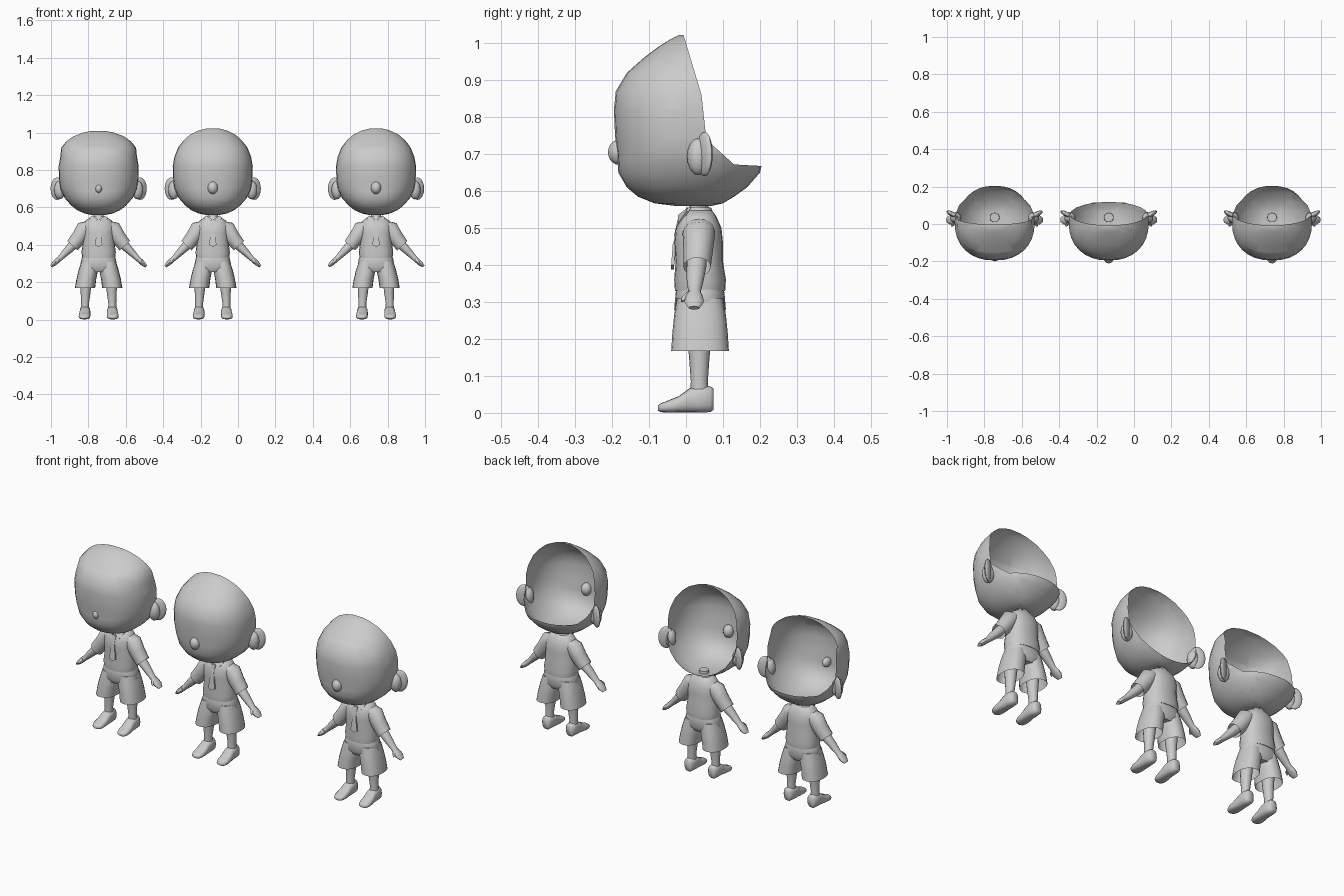
import bpy, bmesh, math
from mathutils import Vector, Matrix

old = bpy.data.objects.get("Cube")
if old:
    bpy.data.objects.remove(old, do_unlink=True)

grey = bpy.data.materials.new("plain_grey")
grey.use_nodes = True
GREY = (0.6, 0.6, 0.6, 1)
grey.diffuse_color = GREY
grey.node_tree.nodes["Principled BSDF"].inputs["Base Color"].default_value = GREY


def finish(name, bm, x, angle=50, subdivide=False):
    """Turn a bmesh into a smooth object standing at x."""
    bmesh.ops.recalc_face_normals(bm, faces=bm.faces[:])
    mesh = bpy.data.meshes.new(name)
    bm.to_mesh(mesh)
    bm.free()
    mesh.materials.append(grey)
    ob = bpy.data.objects.new(name, mesh)
    bpy.context.collection.objects.link(ob)
    ob.location.x = x
    if subdivide:
        ob.modifiers.new("round", 'SUBSURF').levels = 1
        ob.modifiers["round"].render_levels = 1
    bpy.ops.object.select_all(action='DESELECT')
    ob.select_set(True)
    bpy.context.view_layer.objects.active = ob
    bpy.ops.object.shade_smooth_by_angle(angle=math.radians(angle))
    return ob


def loft(rows, axis=(0, 0, 1), ref=(0, 1, 0), segs=16, power=2, start=True, end=True, side=1):
    """Skin rings (x, y, z, radius_a, radius_b) that all face along axis."""
    t = Vector(axis).normalized()
    a = Vector(ref).cross(t).normalized()
    b = t.cross(a)
    bm = bmesh.new()
    rings = []
    for x, y, z, ra, rb in rows:
        ring = []
        for i in range(segs):
            w = math.tau * i / segs
            c, s = math.cos(w), math.sin(w)
            u = math.copysign(abs(c) ** (2 / power), c) * ra
            v = math.copysign(abs(s) ** (2 / power), s) * rb
            p = Vector((x, y, z)) + a * u + b * v
            p.x *= side
            ring.append(bm.verts.new(p))
        rings.append(ring)
    for r, q in zip(rings, rings[1:]):
        for i in range(segs):
            j = (i + 1) % segs
            bm.faces.new((r[i], r[j], q[j], q[i]))
    if start:
        bm.faces.new(rings[0])
    if end:
        bm.faces.new(rings[-1])
    return bm


def blob(name, x, at, size, turn=0, segs=16):
    """Ellipsoid turned about z."""
    bm = bmesh.new()
    m = Matrix.Translation(at) @ Matrix.Rotation(turn, 4, 'Z') @ Matrix.Diagonal((*size, 1))
    bmesh.ops.create_uvsphere(bm, u_segments=segs, v_segments=10, radius=1, matrix=m)
    finish(name, bm, x)


def plate(name, x, outline, depth=0.008):
    """Thin front-facing plate from (x, y, z) corners."""
    bm = bmesh.new()
    f = bm.faces.new([bm.verts.new(p) for p in outline])
    new = bmesh.ops.extrude_face_region(bm, geom=[f])["geom"]
    bmesh.ops.translate(bm, vec=(0, depth, 0), verts=[v for v in new if isinstance(v, bmesh.types.BMVert)])
    finish(name, bm, x, 30)


# Head rings: height, half width, front y, back y
HEAD = [(.56, .04, -.03, .07), (.567, .075, -.085, .10), (.585, .115, -.13, .13), (.61, .147, -.16, .165),
        (.65, .182, -.183, .2), (.70, .205, -.186, .212), (.75, .212, -.192, .215), (.82, .214, -.195, .215),
        (.87, .205, -.19, .21), (.92, .185, -.16, .195), (.96, .155, -.115, .17), (.99, .122, -.075, .14),
        (1.012, .078, -.04, .09), (1.022, .035, -.02, .04)]
# Edge of the open back, as (y, z) from the crown down
BOWL_EDGE = [(-.012, 1.04), (.042, .86), (.055, .74), (.13, .672), (.26, .665)]
FACE_EDGE = [(-.012, 1.04), (.042, .86), (.055, .74), (.115, .585), (.14, .5)]


def head(name, x, edge, square):
    rows = []
    for z, w, front, back in HEAD:
        if square and z > .9:  # flatter crown
            w, z = min(w * 1.12, .2), z - (z - .9) * .11
        rows.append((0, (front + back) / 2, z, w, (back - front) / 2))
    bm = loft(rows, segs=32, power=2.25)
    for (y0, z0), (y1, z1) in zip(edge, edge[1:]):
        bmesh.ops.bisect_plane(bm, geom=bm.verts[:] + bm.edges[:] + bm.faces[:], dist=1e-5,
                               plane_co=(0, y0, z0), plane_no=(0, z0 - z1, y1 - y0))

    def behind(p):
        for (y0, z0), (y1, z1) in zip(edge, edge[1:]):
            if z1 <= p.z <= z0:
                return p.y > y0 + (y1 - y0) * (z0 - p.z) / (z0 - z1)
        return False
    gone = [f for f in bm.faces if behind(f.calc_center_median())]
    bmesh.ops.delete(bm, geom=gone, context='FACES')
    finish(name, bm, x, 60)


def child(tag, x, edge, square, nose):
    n = tag + "_"
    head(n + "head", x, edge, square)

    # Nose
    w, h, tip, z = nose
    blob(n + "nose", x, (0, tip + .03, z), (w, .03, h), segs=12)

    # Neck
    finish(n + "neck", loft([(0, .035, .52, .03, .027), (0, .035, .575, .025, .025)]), x)

    # Shirt
    shirt = [(0, .038, .33, .088, .068), (0, .038, .36, .092, .07), (0, .036, .41, .085, .064),
             (0, .034, .46, .084, .066), (0, .034, .50, .085, .062), (0, .035, .53, .07, .048),
             (0, .035, .547, .042, .036)]
    finish(n + "shirt", loft(shirt, segs=20, power=2.3), x)

    # Collar ring, collar flaps and tie
    ring = [(0, .033, .535, .047, .043), (0, .035, .555, .036, .033)]
    finish(n + "collar", loft(ring, segs=20, start=False, end=False), x)
    plate(n + "tie", x, [(-.009, -.03, .475), (.009, -.03, .475), (.012, -.036, .455),
                         (.02, -.04, .40), (0, -.04, .388), (-.02, -.04, .40), (-.012, -.036, .455)])
    plate(n + "tie_knot", x, [(-.012, -.022, .525), (.012, -.022, .525), (.007, -.033, .477), (-.007, -.033, .477)])

    # Seat of the shorts
    seat = [(0, .038, .355, .08, .06), (0, .038, .325, .092, .066), (0, .038, .28, .1, .07),
            (0, .038, .255, .08, .055)]
    finish(n + "shorts_seat", loft(seat, segs=20, power=2.4), x)

    for s, word in ((1, "left_"), (-1, "right_")):
        p = n + word
        plate(p + "collar_flap", x, [(s * .003, -.022, .535), (s * .03, -.022, .512), (s * .05, .0, .545),
                                     (s * .034, .006, .556)])

        # Ear: round base and a leaf flaring backwards
        blob(p + "ear_base", x, (s * .208, .033, .693), (.03, .03, .05))
        blob(p + "ear", x, (s * .222, .05, .7), (.04, .014, .06), s * .5)

        # Sleeve, arm and thumb
        slope = (.55, 0, -.6)
        sleeve = [(.045, .035, .505, .03, .04), (.075, .035, .485, .046, .044), (.105, .033, .44, .041, .04),
                  (.14, .03, .395, .037, .037)]
        finish(p + "sleeve", loft(sleeve, slope, side=s, end=False), x)
        arm = [(.11, .03, .43, .024, .026), (.14, .028, .395, .025, .027), (.175, .025, .36, .02, .023),
               (.207, .023, .327, .014, .017), (.222, .022, .314, .014, .024), (.238, .022, .299, .013, .026),
               (.254, .022, .284, .007, .015)]
        finish(p + "arm", loft(arm, slope, segs=12, side=s), x)
        thumb = [(.213, .01, .325, .009, .009), (.222, -.004, .312, .008, .008), (.23, -.01, .302, .004, .004)]
        finish(p + "thumb", loft(thumb, slope, segs=8, side=s), x)

        # Shorts leg with an open hem
        trouser = [(.05, .038, .31, .042, .062), (.055, .038, .265, .052, .07), (.066, .038, .215, .053, .075),
                   (.073, .038, .168, .054, .078)]
        finish(p + "shorts_leg", loft(trouser, segs=20, side=s, power=2.3, end=False), x)

        # Leg
        leg = [(.066, .038, .29, .034, .036), (.068, .036, .2, .031, .032), (.07, .036, .14, .026, .027),
               (.073, .036, .085, .021, .023), (.073, .036, .05, .023, .025)]
        finish(p + "leg", loft(leg, side=s), x)

        # Shoe, from heel to toe
        shoe = [(.073, .075, .037, .018, .028), (.073, .066, .037, .026, .035), (.073, .036, .037, .029, .036),
                (.073, .01, .034, .029, .033), (.075, -.02, .023, .031, .022), (.076, -.05, .017, .031, .016),
                (.076, -.068, .014, .024, .012), (.076, -.076, .013, .012, .007)]
        finish(p + "shoe", loft(shoe, (0, -1, 0), (0, 0, 1), power=2.6, side=s), x)


child("first", -.745, BOWL_EDGE, True, (.02, .026, -.2, .70))
child("second", -.135, FACE_EDGE, False, (.028, .034, -.211, .705))
child("third", .738, BOWL_EDGE, False, (.028, .034, -.211, .705))
